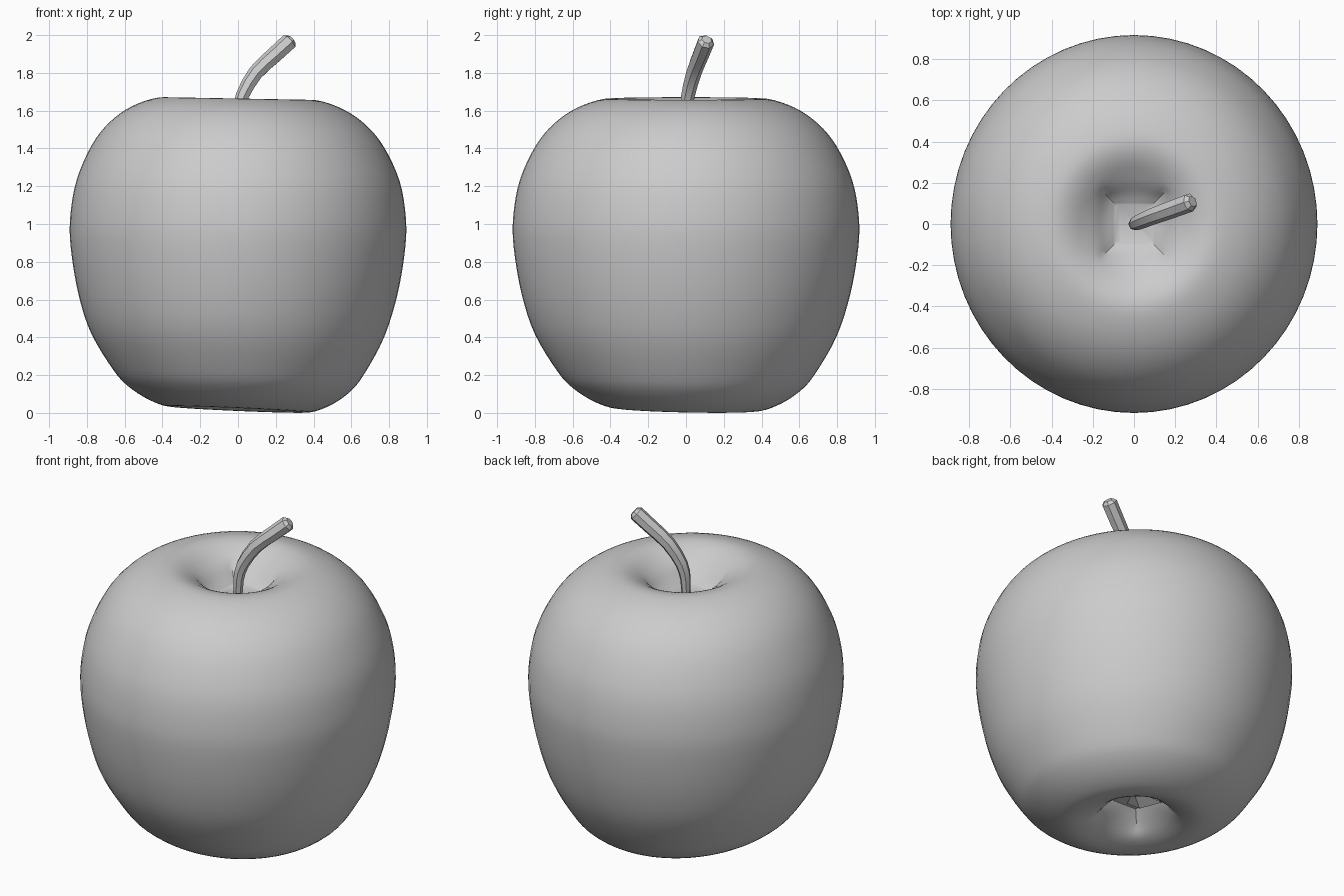
import bpy
import math
from mathutils import Vector
from mathutils.geometry import interpolate_bezier

cube = bpy.data.objects.get("Cube")
if cube:
    bpy.data.objects.remove(cube)

grey = bpy.data.materials.new("plain grey")
grey.use_nodes = True
grey.diffuse_color = (0.6, 0.6, 0.6, 1)
grey.node_tree.nodes["Principled BSDF"].inputs["Base Color"].default_value = (0.6, 0.6, 0.6, 1)


def make_object(name, verts, faces, angle):
    mesh = bpy.data.meshes.new(name)
    mesh.from_pydata(verts, [], faces)
    mesh.materials.append(grey)
    obj = bpy.data.objects.new(name, mesh)
    bpy.context.collection.objects.link(obj)
    bpy.ops.object.select_all(action='DESELECT')
    obj.select_set(True)
    bpy.context.view_layer.objects.active = obj
    bpy.ops.object.shade_smooth_by_angle(angle=math.radians(angle))
    return obj


def smooth_path(points, steps):
    """Curve through all points, with tangents taken from the neighbours."""
    pts = [Vector(p) for p in points]
    last = len(pts) - 1
    tangents = [(pts[min(i + 1, last)] - pts[max(i - 1, 0)]) / 6 for i in range(last + 1)]
    path = [pts[0]]
    for i in range(last):
        path += interpolate_bezier(pts[i], pts[i] + tangents[i],
                                   pts[i + 1] - tangents[i + 1], pts[i + 1], steps + 1)[1:]
    return path


def bridge_rings(rings, sides):
    """Quads between stacked rings, with a cap at each end."""
    faces = [list(range(sides))[::-1]]
    for r in range(rings - 1):
        for s in range(sides):
            a, b = r * sides + s, r * sides + (s + 1) % sides
            faces.append((a, b, b + sides, a + sides))
    faces.append([(rings - 1) * sides + s for s in range(sides)])
    return faces


# Fruit body: radius and height, from the lower hollow to the upper hollow
profile = smooth_path([
    (0.10, 0, 0.17), (0.16, 0, 0.11), (0.25, 0, 0.045), (0.36, 0, 0.018),
    (0.47, 0, 0.05), (0.58, 0, 0.12), (0.66, 0, 0.21), (0.775, 0, 0.41),
    (0.845, 0, 0.63), (0.885, 0, 0.87), (0.888, 0, 1.04), (0.855, 0, 1.23),
    (0.775, 0, 1.41), (0.68, 0, 1.53), (0.56, 0, 1.615), (0.42, 0, 1.662),
    (0.32, 0, 1.65), (0.22, 0, 1.59), (0.15, 0, 1.53), (0.10, 0, 1.50)], 4)
SIDES = 64
body_verts = []
for p in profile:
    squareness = max(0, min(1, (0.24 - p.x) / 0.14))   # hollows end in a square
    low = max(0, 1 - p.z / 0.5)
    high = max(0, (p.z - 1.2) / 0.46)
    for s in range(SIDES):
        a = math.tau * s / SIDES
        c, d = math.cos(a), math.sin(a)
        square = 0.92 / max(abs(c), abs(d))
        r = p.x * (1 + squareness * (square - 1))
        x, y = r * c, r * d * 1.03
        lean = -low * (0.045 * x + 0.022 * y) - high * 0.018 * x
        body_verts.append((x, y, p.z + lean))
make_object("fruit_body", body_verts, bridge_rings(len(profile), SIDES), 35)

# Stem: a tapered bent rod with seven sides
path = smooth_path([(0, 0, 1.46), (0.003, 0.0, 1.58), (0.025, 0.01, 1.68),
                    (0.095, 0.04, 1.80), (0.19, 0.075, 1.89), (0.272, 0.105, 1.965)], 2)
STEM_SIDES = 7
stem_verts = []
for i, p in enumerate(path):
    t = i / (len(path) - 1)
    direction = path[min(i + 1, len(path) - 1)] - path[max(i - 1, 0)]
    across = direction.cross(Vector((0, 1, 0))).normalized()
    other = direction.cross(across).normalized()
    radius = 0.024 + 0.022 * math.sin(t * math.pi / 2)
    for s in range(STEM_SIDES):
        a = math.tau * s / STEM_SIDES
        stem_verts.append(p + radius * (math.cos(a) * across + math.sin(a) * other))

# Rounded tip
tip = path[-1] + (path[-1] - path[-2]).normalized() * 0.018
stem_verts += [tip + (v - path[-1]) * 0.6 for v in stem_verts[-STEM_SIDES:]]
make_object("stem", stem_verts, bridge_rings(len(path) + 1, STEM_SIDES), 30)

# Dried calyx: a faceted spur in the lower hollow
spur = [(-0.11, 0.12, 0.13), (0.11, 0.12, 0.13), (0.0, -0.06, 0.16), (0.0, 0.05, 0.08)]
make_object("calyx_spur", spur, [(0, 2, 1), (0, 1, 3), (1, 2, 3), (2, 0, 3)], 20)
